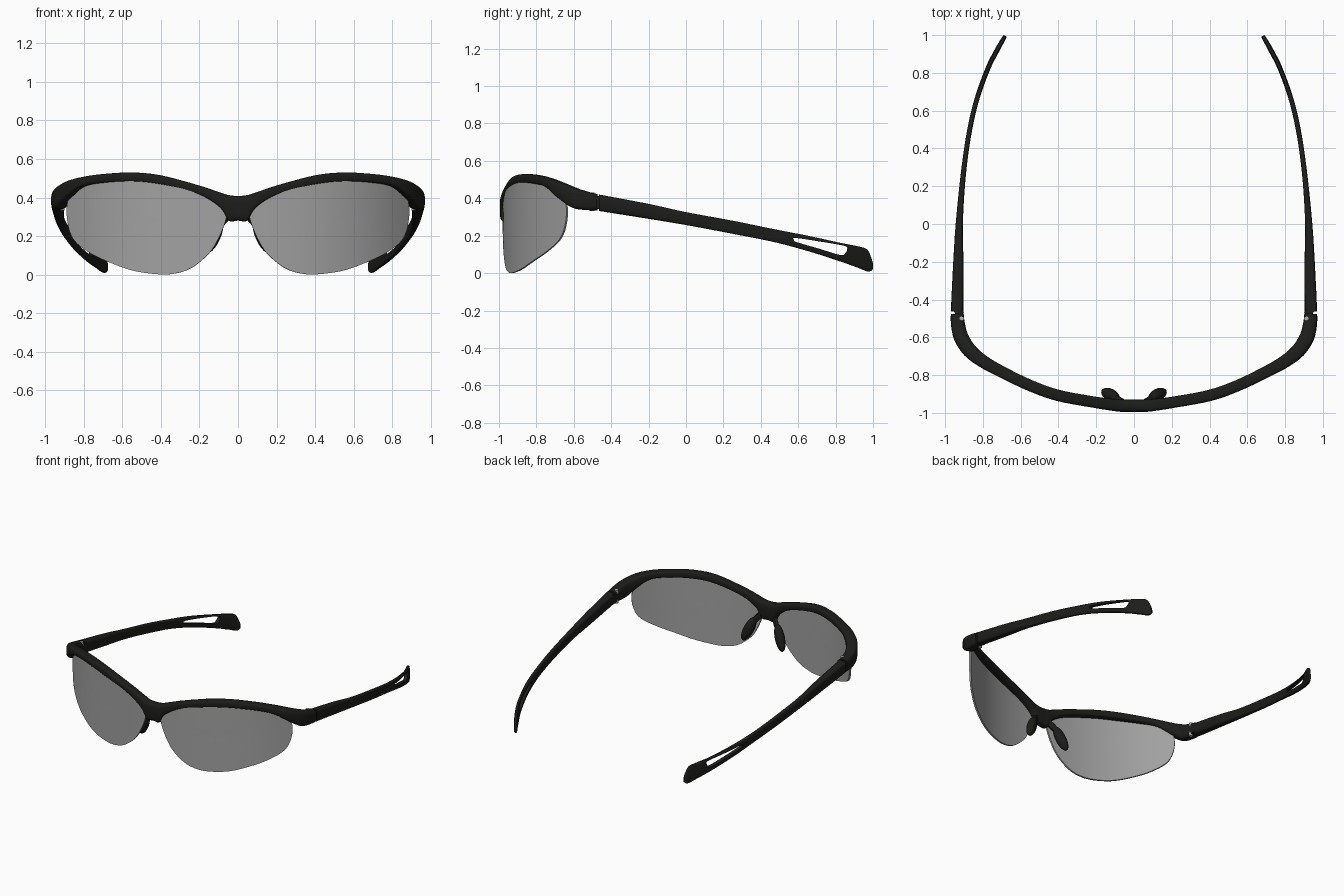
import bpy, bmesh, math
from mathutils import Vector, Matrix

if "Cube" in bpy.data.objects:
    bpy.data.objects.remove(bpy.data.objects["Cube"])


def material(name, color):
    m = bpy.data.materials.new(name)
    m.diffuse_color = color
    m.use_nodes = True
    m.node_tree.nodes["Principled BSDF"].inputs["Base Color"].default_value = m.diffuse_color
    return m


BLACK = material("black_plastic", (0.012, 0.012, 0.011, 1))
TINT = material("grey_lens", (0.36, 0.36, 0.36, 0.8))
STEEL = material("steel", (0.45, 0.45, 0.45, 1))


def spline(pts, steps, closed=False):
    """Catmull-Rom points through tuples of any length."""
    n, out = len(pts), []
    get = (lambda i: Vector(pts[i % n])) if closed else (lambda i: Vector(pts[max(0, min(n - 1, i))]))
    for i in range(n if closed else n - 1):
        a, b, c, d = (get(i + k) for k in (-1, 0, 1, 2))
        for s in range(steps):
            t = s / steps
            out.append(0.5 * (2 * b + (c - a) * t + (2 * a - 5 * b + 4 * c - d) * t * t
                              + (3 * b - a - 3 * c + d) * t ** 3))
    if not closed:
        out.append(get(n - 1))
    return out


def finish(name, bm, mat, mirror=True, cutter=None, thickness=0, angle=40):
    bmesh.ops.recalc_face_normals(bm, faces=bm.faces)
    me = bpy.data.meshes.new(name)
    bm.to_mesh(me)
    bm.free()
    ob = bpy.data.objects.new(name, me)
    bpy.context.collection.objects.link(ob)
    me.materials.append(mat)
    bpy.ops.object.select_all(action='DESELECT')
    ob.select_set(True)
    bpy.context.view_layer.objects.active = ob
    if cutter:
        mod = ob.modifiers.new("slot", 'BOOLEAN')
        mod.operation, mod.solver, mod.object = 'DIFFERENCE', 'EXACT', cutter
        bpy.ops.object.modifier_apply(modifier=mod.name)
    if thickness:
        mod = ob.modifiers.new("thickness", 'SOLIDIFY')
        mod.thickness, mod.offset = thickness, 0
        bpy.ops.object.modifier_apply(modifier=mod.name)
    bpy.ops.object.shade_smooth_by_angle(angle=math.radians(angle))
    if mirror:
        ob.modifiers.new("mirror", 'MIRROR').use_clip = False
    return ob


def loft(sections, steps=5, sides=20, power=0.55):
    """Skin upright rounded sections: x, y, top z, bottom z, half thickness."""
    bm = bmesh.new()
    S = spline(sections, steps)
    rings = []
    for i, (x, y, zt, zb, h) in enumerate(S):
        a, b = S[max(0, i - 1)], S[min(len(S) - 1, i + 1)]
        side = Vector((b[1] - a[1], a[0] - b[0], 0)).normalized()
        ring = []
        for k in range(sides):
            t = 2 * math.pi * k / sides
            c, s = math.cos(t), math.sin(t)
            u = math.copysign(abs(c) ** power, c) * h
            v = math.copysign(abs(s) ** power, s) * (zt - zb) / 2
            ring.append(bm.verts.new(Vector((x, y, (zt + zb) / 2 + v)) + side * u))
        rings.append(ring)
    for r, q in zip(rings, rings[1:]):
        for k in range(sides):
            j = (k + 1) % sides
            bm.faces.new((r[k], r[j], q[j], q[k]))
    bm.faces.new(rings[0])
    bm.faces.new(rings[-1])
    return bm


# brow frame: one half listed, the other half reflected
half = [(0.05, -0.962, .413, .28, .033), (0.09, -0.96, .425, .345, .032), (.2, -.945, .462, .412, .03),
        (.4, -.908, .515, .465, .03), (.55, -.855, .53, .48, .03), (.7, -.783, .522, .475, .031),
        (.8, -.727, .507, .455, .034), (.87, -.67, .487, .4, .038), (.915, -.6, .46, .348, .039),
        (.932, -.53, .437, .337, .037), (.936, -.475, .423, .335, .034)]
full = [(-s[0],) + s[1:] for s in reversed(half)] + [(0, -.962, .408, .28, .033)] + half
finish("brow_frame", loft(full), BLACK, mirror=False)

# slot cutter for the ear ends
slot = [(.585, .188), (.72, .168), (.845, .146), (.862, .13), (.85, .105),
        (.825, .096), (.72, .128), (.59, .166), (.578, .177)]
bm = bmesh.new()
face = bm.faces.new([bm.verts.new((.5, y, z)) for y, z in spline(slot, 3, True)])
ext = bmesh.ops.extrude_face_region(bm, geom=[face])
bmesh.ops.translate(bm, vec=(.6, 0, 0), verts=[v for v in ext["geom"] if isinstance(v, bmesh.types.BMVert)])
cutter = finish("slot_cutter", bm, BLACK, mirror=False)
cutter.hide_render = True
cutter.hide_viewport = False

# temples
temple = [(.937, -.465, .42, .332, .033), (.93, -.2, .37, .29, .027), (.925, 0, .326, .257, .019),
          (.905, .25, .28, .21, .014), (.875, .47, .235, .166, .013), (.835, .65, .2, .118, .013),
          (.775, .82, .163, .064, .013), (.725, .92, .143, .028, .013), (.7, .965, .128, .01, .012),
          (.688, .985, .09, .01, .011), (.682, .996, .055, .02, .009)]
finish("temple", loft(temple), BLACK, cutter=cutter)
bpy.data.objects.remove(cutter)

# lenses: outline filled with rings, bent round the face
outline = [(.085, .37), (.2, .435), (.4, .49), (.55, .505), (.7, .498), (.8, .48), (.86, .43),
           (.885, .35), (.877, .25), (.845, .175), (.77, .115), (.68, .07), (.55, .022), (.42, .002),
           (.33, .005), (.24, .035), (.15, .11), (.1, .19), (.064, .28), (.062, .33)]
edge = spline(outline, 4, True)
mid = Vector((.47, .26))
bm = bmesh.new()


def lens_vert(p):
    x = p[0]
    return bm.verts.new((x, -.976 + .266 * x ** 2 + .215 * x ** 4, p[1]))


N = len(edge)
rings = [[lens_vert(mid + (p - mid) * (k / 8)) for p in edge] for k in range(1, 9)]
centre = lens_vert(mid)
for k in range(N):
    j = (k + 1) % N
    bm.faces.new((centre, rings[0][k], rings[0][j]))
    for r, q in zip(rings, rings[1:]):
        bm.faces.new((r[k], q[k], q[j], r[j]))
finish("lens", bm, TINT, thickness=.012)

# nose pads: tilted flattened ovals
bm = bmesh.new()
tilt = Vector((-.38, -.2, .9)).to_track_quat('Z', 'Y').to_matrix().to_4x4()
bmesh.ops.create_uvsphere(bm, u_segments=24, v_segments=14, radius=1,
                          matrix=Matrix.Translation((.125, -.905, .2)) @ tilt @ Matrix.Diagonal((.033, .036, .095, 1)))
finish("nose_pad", bm, BLACK)

# short arms joining pads to the bridge
arm = [(.045, -.95, .345, .29, .014), (.075, -.93, .315, .255, .014), (.11, -.908, .27, .21, .014)]
finish("pad_arm", loft(arm, sides=12), BLACK)


def cylinder(name, loc, radius, depth, mat):
    bm = bmesh.new()
    bmesh.ops.create_cone(bm, cap_ends=True, segments=20, radius1=radius, radius2=radius, depth=depth,
                          matrix=Matrix.Translation(loc))
    finish(name, bm, mat)


# hinge barrel and screw
cylinder("hinge_barrel", (.925, -.47, .378), .024, .07, BLACK)
cylinder("hinge_screw", (.912, -.5, .381), .012, .098, STEEL)
